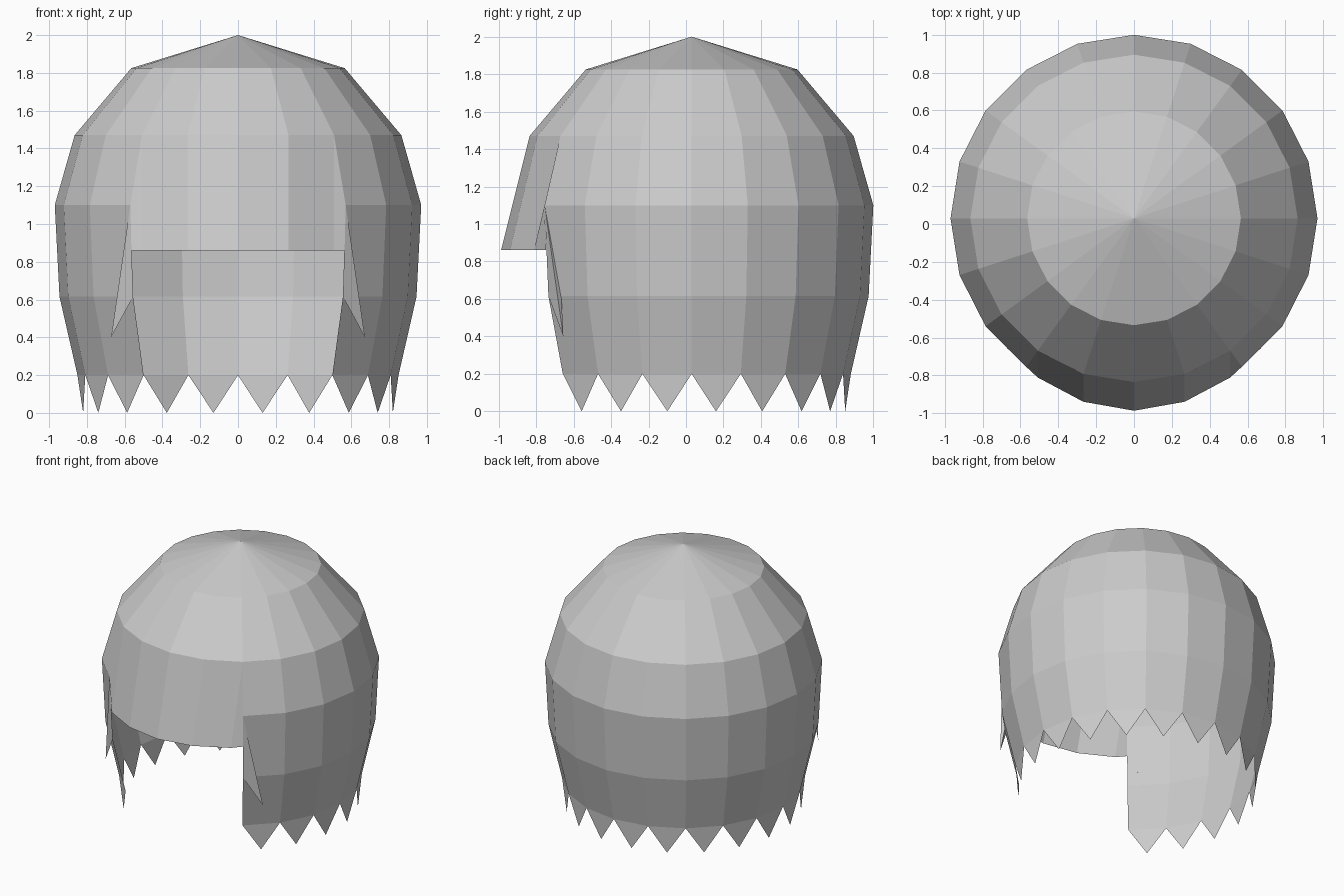
import bpy
from math import sin, cos, radians

if "Cube" in bpy.data.objects:
    bpy.data.objects.remove(bpy.data.objects["Cube"])

SIDES, CY = 20, 0.03
STEP = 360 / SIDES
RINGS = [(0.565, 1.825), (0.865, 1.47), (0.97, 1.10), (0.945, 0.615), (0.85, 0.20)]


def polar(r, z, i):
    """Point on a ring; i counts segments from the front toward +x."""
    a = radians(i * STEP)
    return (r * sin(a), CY - r * cos(a), z)


def make(name, faces):
    """Build a flat-shaded object from faces given as point lists, merging shared points."""
    index, polys = {}, []
    for face in faces:
        keys = [tuple(round(c, 4) for c in p) for p in face]
        polys.append([index.setdefault(k, len(index)) for k in keys])
    mesh = bpy.data.meshes.new(name)
    mesh.from_pydata(list(index), [], polys)
    mesh.update()
    obj = bpy.data.objects.new(name, mesh)
    bpy.context.collection.objects.link(obj)
    return obj


# Hair shell: domed crown all round, long walls everywhere but the face opening
shell = []
for i in range(SIDES):
    shell.append([polar(*RINGS[0], i), polar(*RINGS[0], i + 1), (0, CY, 2.0)])
    in_opening = i < 2 or i >= SIDES - 2
    rings = RINGS[:2] if in_opening else RINGS
    for hi, lo in zip(rings, rings[1:]):
        shell.append([polar(*lo, i), polar(*lo, i + 1), polar(*hi, i + 1), polar(*hi, i)])
    # Pointed hair tip under each wall segment
    if not in_opening:
        shell.append([polar(0.83, 0, i + 0.5), polar(*RINGS[-1], i + 1), polar(*RINGS[-1], i)])
make("hair_shell", shell)


# Fringe: the ring above the face pulled down and forward
def fringe_low(i):
    x, y, z = polar(*RINGS[1], i)
    return (x, y - 0.152 + 0.005 * abs(i), 0.86)


fringe = [[fringe_low(i), fringe_low(i + 1), polar(*RINGS[1], i + 1), polar(*RINGS[1], i)]
          for i in range(-2, 2)]
for s in (-1, 1):
    # Narrow return joining the fringe to the side wall
    quad = [fringe_low(2 * s), polar(0.96, 0.86, 2 * s),
            polar(*RINGS[2], 2 * s), polar(*RINGS[1], 2 * s)]
    fringe.append(quad if s > 0 else quad[::-1])
make("fringe", fringe)

# Side locks: small spikes lifting off the front corners of the walls
locks = []
for s in (-1, 1):
    top, front = polar(*RINGS[2], 2 * s), polar(*RINGS[3], 2 * s)
    back, tip = (s * 0.62, -0.665, 0.61), (s * 0.672, -0.655, 0.40)
    for face in ([top, front, tip], [top, tip, back], [front, back, tip]):
        locks.append(face if s > 0 else face[::-1])
make("side_locks", locks)
